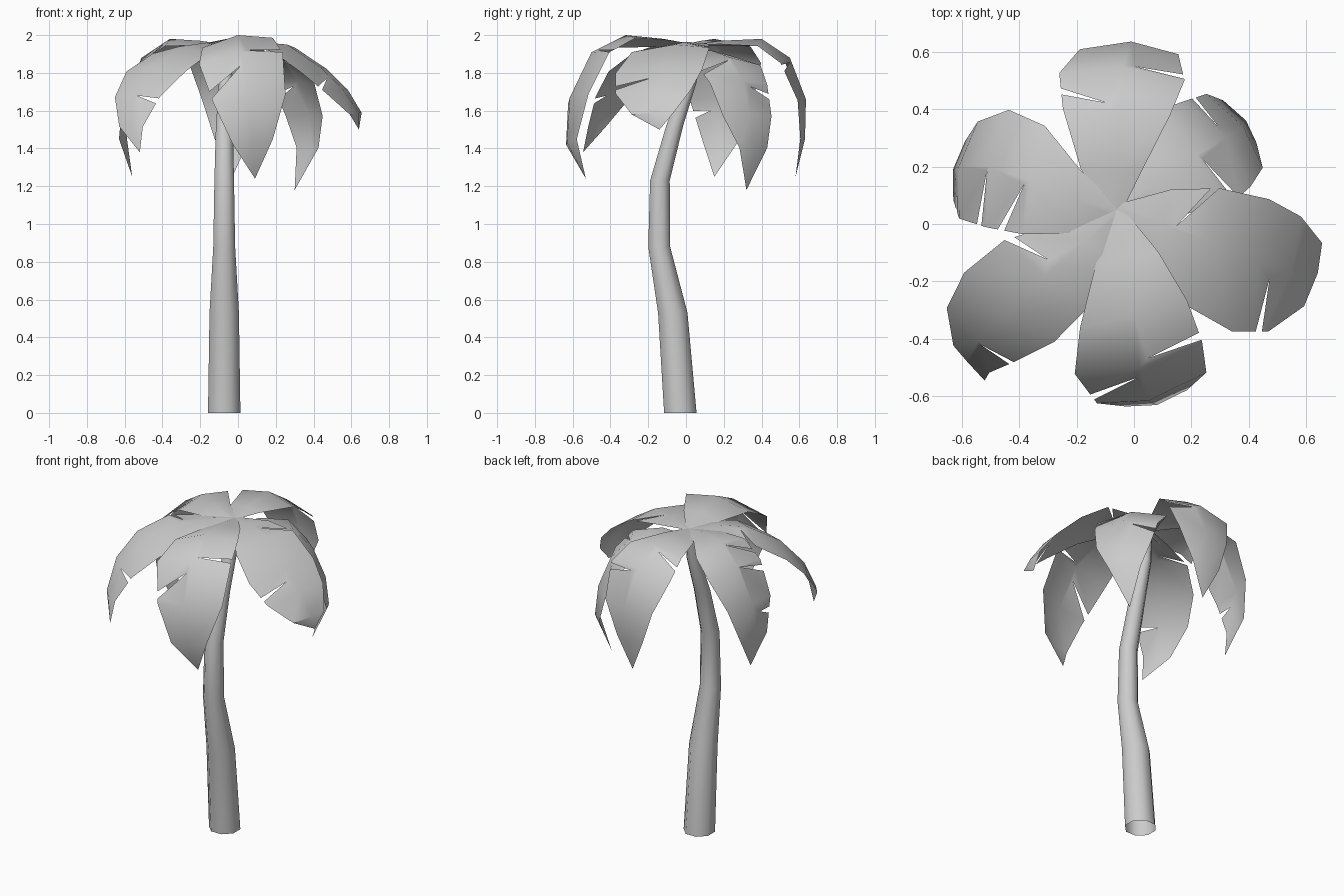
import bpy, bmesh, math
from mathutils import Vector as V

if "Cube" in bpy.data.objects:
    bpy.data.objects.remove(bpy.data.objects["Cube"])

def finish(name, bm, angle):
    bmesh.ops.remove_doubles(bm, verts=bm.verts, dist=0.0005)
    me = bpy.data.meshes.new(name)
    bm.to_mesh(me)
    bm.free()
    ob = bpy.data.objects.new(name, me)
    bpy.context.collection.objects.link(ob)
    bpy.ops.object.select_all(action='DESELECT')
    ob.select_set(True)
    bpy.context.view_layer.objects.active = ob
    bpy.ops.object.shade_smooth_by_angle(angle=math.radians(angle))

# Trunk: open-ended, tapering eight-sided loft along a bent path (x, y, z, radius)
def trunk(path, sides=8):
    bm = bmesh.new()
    rings = []
    for x, y, z, r in path:
        rings.append([bm.verts.new((x + r * math.cos((k + .5) * math.tau / sides) * 1.08,
                                    y + r * math.sin((k + .5) * math.tau / sides) * 1.08, z))
                      for k in range(sides)])
    for a, b in zip(rings, rings[1:]):
        for k in range(sides):
            j = (k + 1) % sides
            bm.faces.new((a[k], a[j], b[j], b[k]))
    finish("trunk", bm, 60)

trunk([(-.073, -.03, 0, .086), (-.073, -.07, .53, .078), (-.073, -.142, .88, .058),
       (-.073, -.138, 1.23, .052), (-.072, -.06, 1.52, .045),
       (-.065, .02, 1.75, .036), (-.06, .05, 1.93, .025)])

# Frond: drooping sheet around a midrib; stations are (x, y, z, left width, right width).
# Slits are (side, panel, depth, position on edge, position on midrib), side +1 left, -1 right
def frond(name, base_z, stations, tip, slits, tilt=0.0, sag=0.22):
    rows = [(-.06, .05, base_z, .02, .02)] + stations + [(*tip, 0, 0)]
    mid = [V(r[:3]) for r in rows]
    head = mid[-1] - mid[0]
    head.z = 0
    head.normalize()
    side = V((-head.y, head.x, tilt))
    bm = bmesh.new()
    n = len(mid)
    edges = {1: [], -1: []}
    for i, r in enumerate(rows):
        tangent = (mid[min(i + 1, n - 1)] - mid[max(i - 1, 0)]).normalized()
        normal = tangent.cross(side).normalized()
        for s, w in ((1, r[3]), (-1, r[4])):
            edges[s].append(mid[i] + side * s * w * 1.04 - normal * sag * w)
    cuts = {(s, i): rest for s, i, *rest in slits}
    for s, e in edges.items():
        for i in range(n - 1):
            a, b, c, d = mid[i], mid[i + 1], e[i + 1], e[i]
            if (s, i) in cuts:
                depth, t, q = cuts[s, i]
                lip0, lip1 = d.lerp(c, t), d.lerp(c, t + .17)
                inner = lip0.lerp(a.lerp(b, q), depth)
                polys = [(a, inner, lip0, d), (a, b, inner), (b, c, lip1, inner)]
            elif i == n - 2:
                polys = [(a, b, d)]
            else:
                polys = [(a, b, c, d)]
            for p in polys:
                bm.faces.new([bm.verts.new(v) for v in (p if s < 0 else p[::-1])])
    finish(name, bm, 40)

frond("front_frond", 1.95,
      [(-.02, -.12, 1.98, .10, .12), (0, -.32, 2.0, .18, .19), (.02, -.5, 1.91, .22, .22),
       (.05, -.615, 1.67, .21, .17), (.08, -.63, 1.43, .11, .10)],
      (.09, -.53, 1.24), [(1, 2, .85, .8, .9), (-1, 3, .93, .7, .25)], tilt=.13)

frond("right_frond", 1.95,
      [(.1, 0, 1.965, .12, .13), (.26, -.06, 1.95, .18, .23), (.43, -.13, 1.835, .21, .25),
       (.55, -.16, 1.72, .18, .22), (.64, -.17, 1.59, .10, .12)],
      (.64, -.14, 1.5), [(1, 1, .95, .8, .25), (-1, 3, .8, .65, .45)], tilt=.04, sag=.14)

frond("back_right_frond", 1.9,
      [(.07, .13, 1.92, .12, .12), (.22, .24, 1.88, .20, .20), (.32, .30, 1.76, .18, .18),
       (.38, .34, 1.58, .16, .15), (.39, .36, 1.4, .10, .08)],
      (.3, .32, 1.18), [(1, 3, .75, .3, .1), (-1, 2, .9, .3, .05)])

frond("back_frond", 1.95,
      [(-.06, .18, 1.97, .12, .08), (-.06, .4, 1.98, .18, .18), (-.04, .55, 1.88, .21, .21),
       (-.01, .635, 1.66, .17, .16), (-.03, .63, 1.45, .09, .09)],
      (-.03, .58, 1.25), [(1, 2, .8, .4, .1), (-1, 3, .8, .05, .1)])

frond("left_frond", 1.95,
      [(-.2, .08, 1.97, .11, .10), (-.36, .15, 1.98, .18, .19), (-.51, .2, 1.88, .20, .20),
       (-.61, .2, 1.67, .17, .16), (-.63, .19, 1.45, .10, .10)],
      (-.56, .15, 1.25), [(1, 2, .9, .5, .1), (1, 3, .95, .15, 0), (1, 4, .6, .3, .3)])

frond("front_left_frond", 1.95,
      [(-.17, -.06, 1.96, .12, .10), (-.31, -.18, 1.94, .18, .18), (-.45, -.31, 1.84, .19, .19),
       (-.545, -.41, 1.69, .14, .15), (-.58, -.48, 1.52, .08, .07)],
      (-.52, -.545, 1.38), [(-1, 1, .8, .83, .7), (1, 4, .9, .05, .05)])
